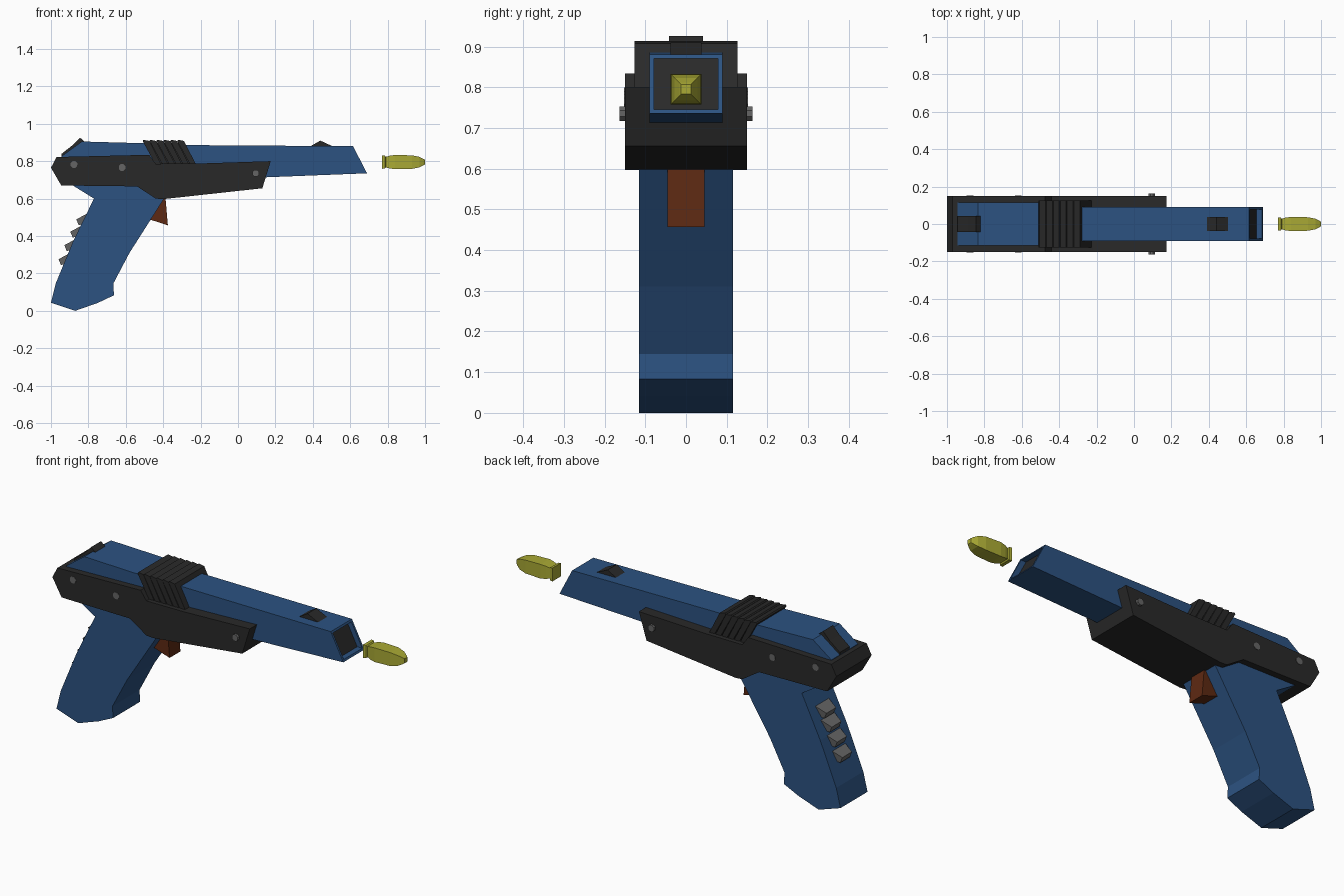
import bpy, bmesh, math

if "Cube" in bpy.data.objects:
    bpy.data.objects.remove(bpy.data.objects["Cube"])


def material(name, r, g, b):
    m = bpy.data.materials.new(name)
    m.diffuse_color = (r, g, b, 1)
    m.use_nodes = True
    m.node_tree.nodes["Principled BSDF"].inputs["Base Color"].default_value = m.diffuse_color
    return m


BLUE = material("blue", 0.025, 0.085, 0.22)
DARK = material("dark", 0.022, 0.022, 0.022)
BROWN = material("brown", 0.11, 0.022, 0.006)
GREY = material("grey", 0.13, 0.13, 0.13)
YELLOW = material("yellow", 0.4, 0.4, 0.035)


def finish(bm, name, *mats):
    bmesh.ops.recalc_face_normals(bm, faces=bm.faces)
    me = bpy.data.meshes.new(name)
    bm.to_mesh(me)
    bm.free()
    for m in mats:
        me.materials.append(m)
    ob = bpy.data.objects.new(name, me)
    bpy.context.collection.objects.link(ob)
    return ob


def prism_mesh(profile, half):
    """Side profile (x, z) extruded across y from -half to half."""
    bm = bmesh.new()
    face = bm.faces.new([bm.verts.new((x, -half, z)) for x, z in profile])
    new = bmesh.ops.extrude_face_region(bm, geom=[face])["geom"]
    for v in new:
        if isinstance(v, bmesh.types.BMVert):
            v.co.y = half
    bmesh.ops.recalc_face_normals(bm, faces=bm.faces)
    return bm


def prism(name, profile, half, mat):
    return finish(prism_mesh(profile, half), name, mat)


# barrel with recessed dark muzzle
bm = prism_mesh([(-0.45, 0.70), (-0.45, 0.887), (0.615, 0.88), (0.69, 0.735), (0.13, 0.713)], 0.09)
muzzle = max(bm.faces, key=lambda f: f.calc_center_median().x)
bmesh.ops.inset_region(bm, faces=[muzzle], thickness=0.016)
hole = bmesh.ops.extrude_face_region(bm, geom=[muzzle])["geom"]
bmesh.ops.delete(bm, geom=[muzzle], context="FACES_ONLY")
for g in hole:
    if isinstance(g, bmesh.types.BMVert):
        g.co.x -= 0.03
    elif isinstance(g, bmesh.types.BMFace):
        g.material_index = 1
finish(bm, "barrel", BLUE, DARK)

# rear receiver and grip
prism("rear_receiver", [(-0.945, 0.78), (-0.945, 0.825), (-0.835, 0.905), (-0.40, 0.893), (-0.40, 0.76)], 0.114, BLUE)
prism("grip", [(-0.92, 0.70), (-0.88, 0.668), (-0.77, 0.60), (-0.88, 0.375), (-0.975, 0.145),
               (-1.0, 0.043), (-0.87, 0.0), (-0.75, 0.042), (-0.663, 0.083), (-0.667, 0.145),
               (-0.58, 0.31), (-0.395, 0.60), (-0.395, 0.68)], 0.115, BLUE)

# dark side frame
prism("side_frame", [(-1.0, 0.765), (-0.97, 0.822), (-0.475, 0.834), (-0.44, 0.786), (-0.22, 0.787),
                     (0.175, 0.80), (0.13, 0.655), (-0.40, 0.597), (-0.44, 0.60), (-0.54, 0.665),
                     (-0.945, 0.67)], 0.15, DARK)

# slanted ridged cover
prism("ridge_base", [(-0.435, 0.77), (-0.50, 0.898), (-0.29, 0.898), (-0.225, 0.77)], 0.117, DARK)
for i in range(6):
    x = i * 0.037
    prism(f"ridge_{i + 1}", [(-0.437 + x, 0.775), (-0.51 + x, 0.908), (-0.505 + x, 0.914),
                             (-0.474 + x, 0.908), (-0.406 + x, 0.775)], 0.126, DARK)

# sights
prism("rear_sight", [(-0.945, 0.81), (-0.945, 0.838), (-0.885, 0.885), (-0.845, 0.926), (-0.815, 0.90)], 0.042, DARK)
prism("front_sight", [(0.39, 0.87), (0.39, 0.881), (0.44, 0.91), (0.505, 0.88), (0.505, 0.87)], 0.038, DARK)

# trigger
prism("trigger", [(-0.39, 0.63), (-0.375, 0.457), (-0.468, 0.487), (-0.435, 0.55), (-0.43, 0.63)], 0.046, BROWN)

# screws through the frame, the front one stands proud
for i, (x, z, half) in enumerate([(-0.877, 0.782, 0.152), (-0.62, 0.766, 0.152), (0.095, 0.735, 0.163)]):
    ring = [(x + 0.019 * math.cos(a * math.pi / 4 + 0.39), z + 0.019 * math.sin(a * math.pi / 4 + 0.39))
            for a in range(8)]
    prism(f"screw_{i + 1}", ring, half, GREY)

# tapered studs on the back of the grip
for i, (x, z) in enumerate([(-0.818, 0.488), (-0.85, 0.422), (-0.882, 0.35), (-0.913, 0.275)]):
    bm = bmesh.new()
    bmesh.ops.create_cube(bm, size=1)
    for v in bm.verts:
        taper = 0.65 if v.co.x < 0 else 1
        v.co = (v.co.x * 0.08, v.co.y * 0.125 * taper, v.co.z * 0.052 * taper)
    stud = finish(bm, f"grip_stud_{i + 1}", GREY)
    stud.location = (x - 0.003, 0, z)
    stud.rotation_euler.y = math.radians(-22)

# square-section dart in front of the muzzle
bm = bmesh.new()
rings = []
for x, r in [(0.77, 0.036), (0.785, 0.034), (0.79, 0.028), (0.81, 0.034), (0.84, 0.038),
             (0.93, 0.036), (0.97, 0.028), (0.992, 0.017), (1.0, 0.012)]:
    rings.append([bm.verts.new((x, y * r, 0.795 + z * r))
                  for y, z in ((-1, -1), (1, -1), (1, 1), (-1, 1))])
for a, b in zip(rings, rings[1:]):
    for k in range(4):
        bm.faces.new((a[k], a[(k + 1) % 4], b[(k + 1) % 4], b[k]))
bm.faces.new(rings[0])
bm.faces.new(rings[-1])
finish(bm, "dart", YELLOW)
